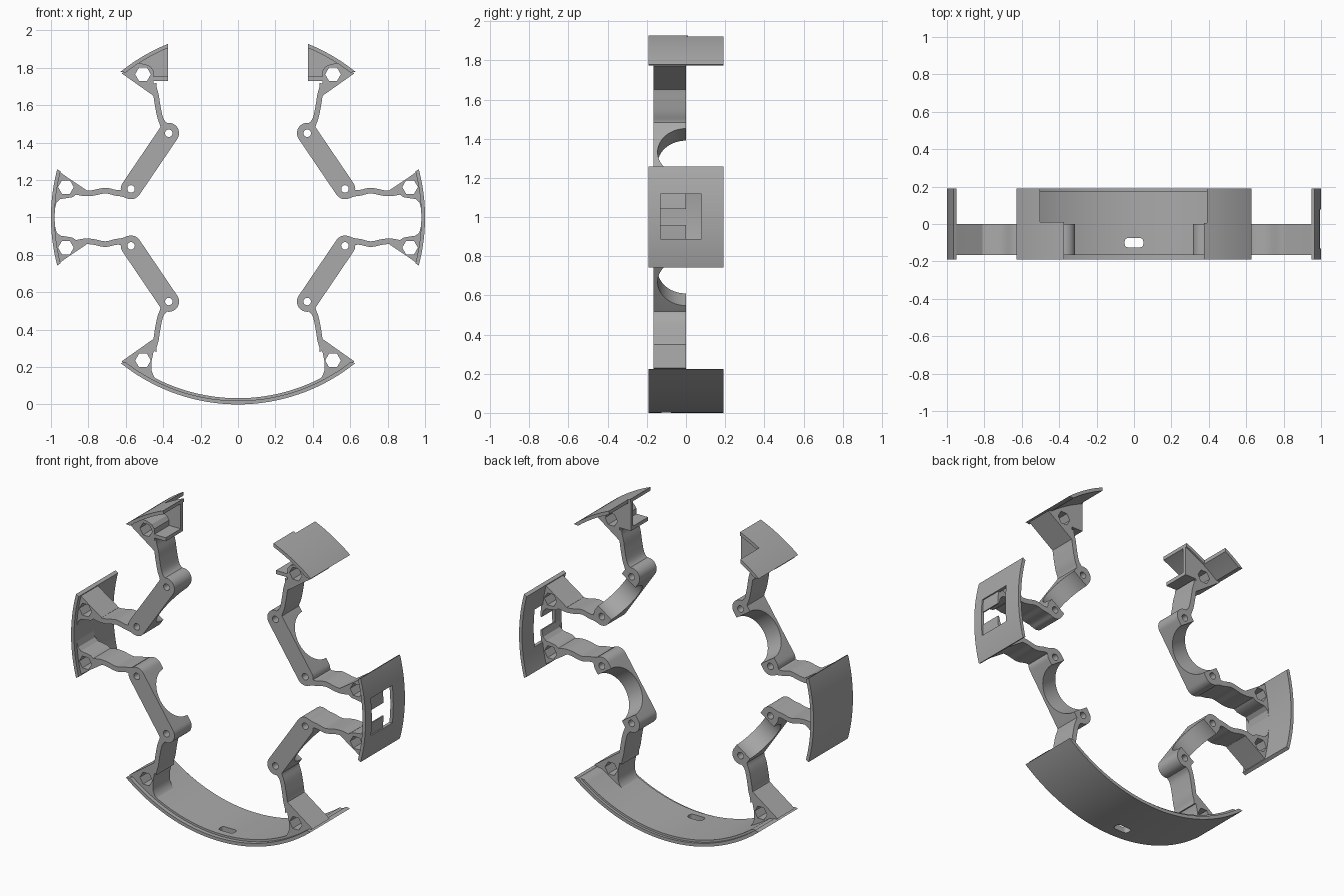
import bpy, bmesh
from math import sin, cos, pi, radians, asin, atan2
from mathutils import Vector

old = bpy.data.objects.get("Cube")
if old:
    bpy.data.objects.remove(old)

GREY = (0.40, 0.40, 0.40, 1)
mat = bpy.data.materials.new("plain grey")
mat.use_nodes = True
mat.diffuse_color = GREY
mat.node_tree.nodes["Principled BSDF"].inputs["Base Color"].default_value = GREY

CENTRE = (0, 0, 1)          # every part is drawn around the ring centre
FRONT, BACK = -0.191, 0.191  # depth of the shell plates
ARM_F, ARM_B = -0.166, 0.0   # depth of the arms


def prism(name, pts, y0, y1):
    """Extrude an x-z outline along y."""
    bm = bmesh.new()
    face = bm.faces.new([bm.verts.new((x, y0, z)) for x, z in pts])
    ext = bmesh.ops.extrude_face_region(bm, geom=[face])
    verts = [g for g in ext["geom"] if isinstance(g, bmesh.types.BMVert)]
    bmesh.ops.translate(bm, verts=verts, vec=(0, y1 - y0, 0))
    bmesh.ops.recalc_face_normals(bm, faces=bm.faces)
    me = bpy.data.meshes.new(name)
    bm.to_mesh(me)
    bm.free()
    me.materials.append(mat)
    ob = bpy.data.objects.new(name, me)
    ob.location = CENTRE
    bpy.context.collection.objects.link(ob)
    return ob


def apply_mods(ob):
    bpy.context.view_layer.update()
    dg = bpy.context.evaluated_depsgraph_get()
    me = bpy.data.meshes.new_from_object(ob.evaluated_get(dg))
    ob.modifiers.clear()
    ob.data = me


def combine(ob, tools, op):
    """Boolean the tools into the object, then remove them."""
    for t in tools:
        t.hide_render = True
        m = ob.modifiers.new("bool", "BOOLEAN")
        m.operation, m.solver, m.object = op, "EXACT", t
        apply_mods(ob)
        bpy.data.objects.remove(t)


def mirror(ob, x=True, z=False):
    m = ob.modifiers.new("mirror", "MIRROR")
    m.use_axis = (x, False, z)
    m.use_mirror_merge = False
    apply_mods(ob)


def circle(c, r, n=32, a0=0.0, a1=2 * pi, closed=True):
    k = n if closed else n - 1
    return [(c[0] + r * cos(a0 + (a1 - a0) * i / k),
             c[1] + r * sin(a0 + (a1 - a0) * i / k)) for i in range(n)]


def arc_plate(name, a0, a1, r_in, y0, y1, b0=None, b1=None, r_out=1.0):
    """Curved plate between two angles; b0, b1 are the inner end angles."""
    b0 = a0 if b0 is None else b0
    b1 = a1 if b1 is None else b1
    n = 48
    outer = circle((0, 0), r_out, n, a0, a1, False)
    inner = circle((0, 0), r_in, n, b1, b0, False)
    return prism(name, outer + inner, y0, y1)


def smooth_path(pts, steps=6):
    """Catmull-Rom curve through the points."""
    p = [Vector(q) for q in pts]
    p = [2 * p[0] - p[1]] + p + [2 * p[-1] - p[-2]]
    out = []
    for i in range(1, len(p) - 2):
        a, b, c, d = p[i - 1:i + 3]
        for s in range(steps):
            t = s / steps
            out.append(0.5 * (2 * b + (c - a) * t + (2 * a - 5 * b + 4 * c - d) * t ** 2
                              + (3 * b - a - 3 * c + d) * t ** 3))
    return out + [p[-2]]


def ribbon(name, pts, w, flare):
    """Thin strap along a path, flared at both ends."""
    path = smooth_path(pts)
    left, right = [], []
    n = len(path) - 1
    for i, q in enumerate(path):
        d = (path[min(i + 1, n)] - path[max(i - 1, 0)]).normalized()
        half = w / 2 + flare * abs(2 * i / n - 1) ** 6
        side = Vector((-d.y, d.x)) * half
        left.append(q + side)
        right.append(q - side)
    return prism(name, left + right[::-1], ARM_F, ARM_B)


def hex_hole(c):
    return prism("hex_cutter", circle(c, 0.042, 6), -0.3, 0.3)


# Mirrored arms: bar with a rounded boss at each screw hole
low, high = Vector((0.572, 0.152)), Vector((0.37, 0.45))
axis = (high - low).normalized()
ang = atan2(axis.y, axis.x)
outline = (circle(high, 0.055, 17, ang - pi / 2, ang + pi / 2, False)
           + circle(low, 0.055, 17, ang + pi / 2, ang + 3 * pi / 2, False))
arm = prism("arms", outline, ARM_F, ARM_B)
side_strap = ribbon("side_strap", [(0.60, 0.130), (0.65, 0.131), (0.71, 0.143),
                                   (0.78, 0.130), (0.83, 0.130), (0.87, 0.145)], 0.030, 0.012)
end_strap = ribbon("end_strap", [(0.392, 0.485), (0.415, 0.53), (0.430, 0.60),
                                 (0.440, 0.66), (0.460, 0.71)], 0.029, 0.012)
side_gusset = prism("side_gusset", [
    (0.966, 0.252), (0.90, 0.205), (0.81, 0.145), (0.82, 0.118), (0.865, 0.122),
    (0.885, 0.108), (0.92, 0.102), (0.95, 0.098), (0.97, 0.08), (0.98, 0.04),
    (0.988, 0.04), (0.984, 0.15)], ARM_F, ARM_B)
combine(arm, [side_strap, end_strap, side_gusset], "UNION")

# Round scoop behind the bar, and its screw holes
mid = (low + high) / 2
scoop = prism("scoop_cutter", circle((0, 0), 0.145, 64), -0.2, 0.2)
# turn the cutter so that its axis lies across the bar
for v in scoop.data.vertices:
    u, across, depth = v.co.x, v.co.y, v.co.z
    v.co = (mid.x + axis.x * u - axis.y * across, depth, mid.y + axis.y * u + axis.x * across)
bm = bmesh.new()
bm.from_mesh(scoop.data)
bmesh.ops.recalc_face_normals(bm, faces=bm.faces)
bm.to_mesh(scoop.data)
bm.free()
cutters = [prism("screw_cutter", circle(c, 0.020, 24), -0.3, 0.3) for c in (low, high)]
combine(arm, [scoop, hex_hole((0.92, 0.162))] + cutters, "DIFFERENCE")
mirror(arm, True, True)

# Corner gussets on the bottom plate
bottom_gusset = prism("bottom_gussets", [
    (0.622, -0.770), (0.445, -0.645), (0.43, -0.67), (0.452, -0.72), (0.462, -0.77),
    (0.462, -0.82), (0.45, -0.85), (0.43, -0.87), (0.40, -0.885), (0.40, -0.905),
    (0.52, -0.842)], ARM_F, ARM_B)
combine(bottom_gusset, [hex_hole((0.508, -0.765))], "DIFFERENCE")
mirror(bottom_gusset)

# Corner gussets on the top plates, with an open pocket: back wall and shelf
top_gusset = prism("top_gussets", [
    (0.622, 0.770), (0.445, 0.645), (0.43, 0.67), (0.452, 0.72), (0.452, 0.785),
    (0.47, 0.808), (0.50, 0.82), (0.55, 0.826)], ARM_F, ARM_B)
wall = prism("pocket_wall", [(0.374, 0.73), (0.47, 0.73), (0.56, 0.815), (0.374, 0.912)],
             -0.022, ARM_B)
shelf = prism("pocket_shelf", [(0.374, 0.73), (0.47, 0.73), (0.47, 0.752), (0.374, 0.752)],
              ARM_F, ARM_B)
combine(top_gusset, [wall, shelf], "UNION")
combine(top_gusset, [hex_hole((0.508, 0.765))], "DIFFERENCE")
mirror(top_gusset)

# Bottom shell plate: thin skin, thicker liner, slot through both
down, half = -pi / 2, asin(0.628)
bottom = arc_plate("bottom_plate", down - half, down + half, 0.98, FRONT, BACK,
                   down - half + 0.02, down + half - 0.02)
liner = arc_plate("bottom_liner", down - half + 0.02, down + half - 0.02, 0.967, -0.166, 0.175,
                  down - half + 0.05, down + half - 0.05, 0.985)
combine(bottom, [liner], "UNION")
slot = prism("slot_cutter", [(-0.05, -1.1), (0.05, -1.1), (0.05, -0.9), (-0.05, -0.9)],
             -0.125, -0.075)
bev = slot.modifiers.new("round", "BEVEL")
bev.width, bev.segments = 0.018, 4
apply_mods(slot)
combine(bottom, [slot], "DIFFERENCE")

# Side shell plates; the left one has a window
s = radians(14.9)
for name, facing in (("left_plate", 0), ("right_plate", pi)):
    plate = arc_plate(name, facing - s, facing + s, 0.98, FRONT, BACK,
                      facing - s + 0.006, facing + s - 0.006)
    if facing == 0:
        window = prism("window_cutter", [(0.9, -0.112), (1.1, -0.112), (1.1, 0.118), (0.9, 0.118)],
                       -0.130, 0.078)
        combine(plate, [window], "DIFFERENCE")


# Top shell plates: front half reaches further inward than the back half
def top_plate(name, sign, back_x, split):
    halves = []
    for x, y0, y1 in ((0.374, FRONT, split), (back_x, split, BACK)):
        a = [pi / 2 - sign * q for q in (half, asin(x), half - 0.02, asin(x / 0.98))]
        halves.append(arc_plate(name, a[0], a[1], 0.98, y0, y1, a[2], a[3]))
    combine(halves[0], halves[1:], "UNION")
    halves[0].name = name


top_plate("top_left_plate", 1, 0.39, 0.005)
top_plate("top_right_plate", -1, 0.503, 0.01)

# Smooth curved surfaces, keep the machined edges crisp
bpy.ops.object.select_all(action="DESELECT")
for ob in bpy.context.collection.objects:
    if ob.type == "MESH" and ob.data.materials and ob.data.materials[0] == mat:
        ob.select_set(True)
        bpy.context.view_layer.objects.active = ob
bpy.ops.object.shade_smooth_by_angle(angle=radians(30))
